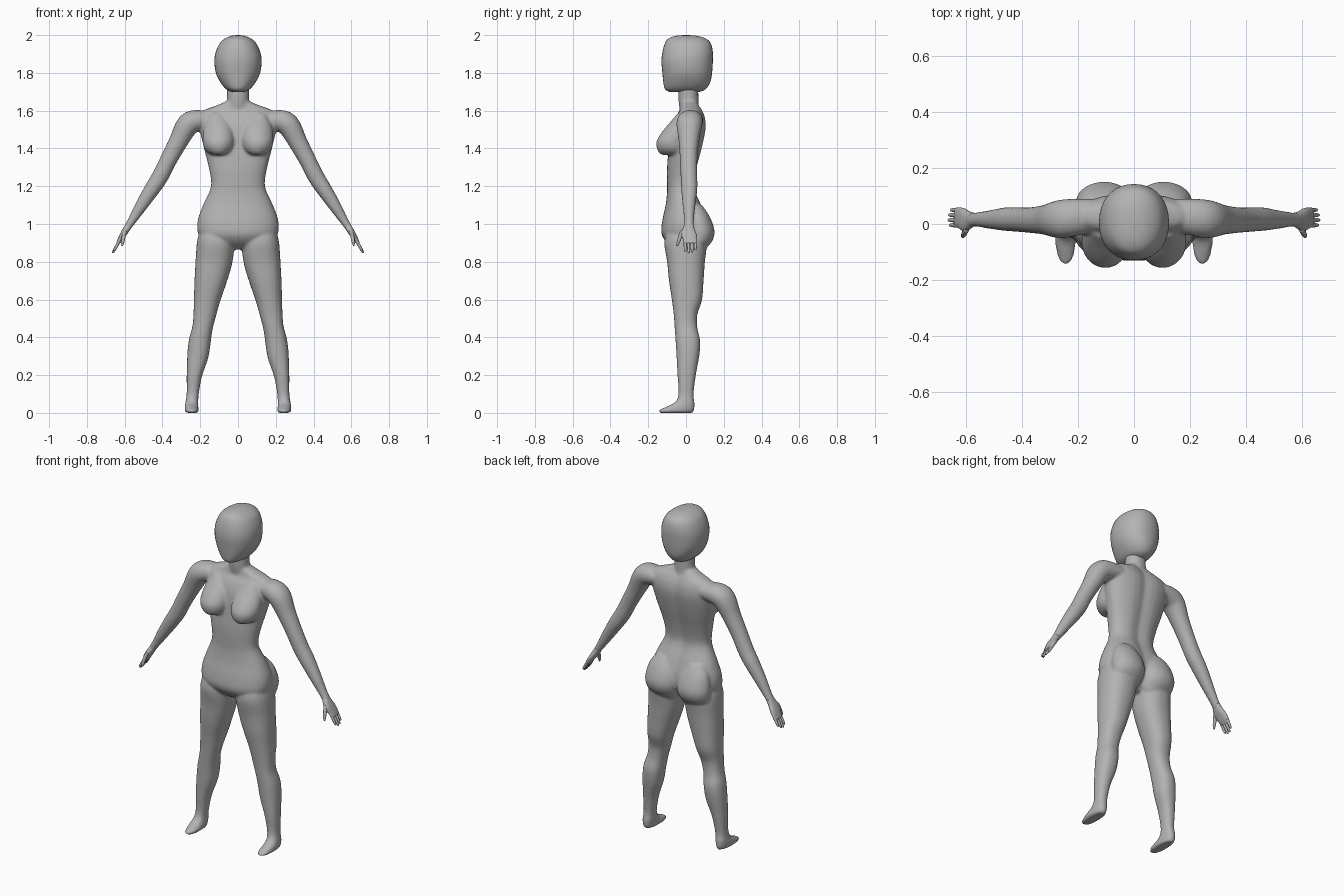
import bpy, bmesh, math
from mathutils import Vector

grey = bpy.data.materials.new("plain grey")
grey.diffuse_color = (0.45, 0.45, 0.45, 1)


def spline(a, b, c, d, t):
    """Catmull-Rom value between b and c."""
    return 0.5 * (2*b + (c-a)*t + (2*a-5*b+4*c-d)*t*t + (3*b-a-3*c+d)*t**3)


def loft(bm, rows, side=1, power=2.3, groove=0.0, sides=36, steps=5):
    """Skin rounded rings; each row is (x, z, half width, y front, y back)."""
    n = len(rows)
    fine = []
    for i in range(n - 1):
        q = [rows[max(0, min(n-1, i+k))] for k in (-1, 0, 1, 2)]
        fine += [[spline(*v, j/steps) for v in zip(*q)] for j in range(steps)]
    fine.append(list(rows[-1]))
    rings = []
    for i, (x, z, r, y0, y1) in enumerate(fine):
        a, b = fine[max(0, i-1)], fine[min(len(fine)-1, i+1)]
        t = Vector((b[0]-a[0], b[1]-a[1])).normalized()
        ring = []
        for k in range(sides):
            an = 2*math.pi*k/sides
            c, s = math.cos(an), math.sin(an)
            u = math.copysign(abs(c)**(2/power), c) * r
            v = math.copysign(abs(s)**(2/power), s) * (y1-y0)/2
            if v > 0:
                v -= groove * math.exp(-(u/0.04)**2)
            ring.append(bm.verts.new((side*(x + t.y*u), (y0+y1)/2 + v, z - t.x*u)))
        rings.append(ring)
    faces = [bm.faces.new(rings[0]), bm.faces.new(rings[-1])]
    for p, q in zip(rings, rings[1:]):
        for k in range(sides):
            m = (k+1) % sides
            faces.append(bm.faces.new((p[k], p[m], q[m], q[k])))
    bmesh.ops.recalc_face_normals(bm, faces=faces)


def finish(name, bm):
    me = bpy.data.meshes.new(name)
    bm.to_mesh(me)
    bm.free()
    me.materials.append(grey)
    me.polygons.foreach_set("use_smooth", [True]*len(me.polygons))
    ob = bpy.data.objects.new(name, me)
    bpy.context.collection.objects.link(ob)
    return ob


# torso with a spine groove
body = bmesh.new()
loft(body, [(0, .865, .05, -.05, .05), (0, .90, .165, -.10, .08), (0, .95, .211, -.13, .11),
            (0, 1.02, .213, -.125, .11), (0, 1.10, .185, -.108, .085), (0, 1.17, .152, -.10, .055),
            (0, 1.22, .142, -.10, .048), (0, 1.30, .155, -.10, .062), (0, 1.40, .18, -.092, .088),
            (0, 1.50, .203, -.08, .108), (0, 1.56, .21, -.06, .105), (0, 1.60, .185, -.035, .09),
            (0, 1.625, .12, -.03, .075), (0, 1.65, .06, -.03, .065)], groove=.014)
# neck
loft(body, [(0, 1.58, .062, -.03, .07), (0, 1.66, .058, -.04, .066), (0, 1.74, .058, -.04, .065)], power=2.1)

for s in (1, -1):
    # leg and foot
    loft(body, [(.245, 0, .032, -.135, .035), (.245, .012, .036, -.146, .042),
                (.246, .03, .036, -.11, .045), (.244, .055, .034, -.06, .045),
                (.240, .10, .032, -.04, .04), (.231, .20, .041, -.045, .052),
                (.213, .30, .056, -.05, .07), (.202, .38, .058, -.055, .075),
                (.188, .45, .054, -.06, .06), (.176, .52, .06, -.065, .06),
                (.164, .60, .07, -.075, .085), (.146, .70, .085, -.09, .093),
                (.128, .80, .097, -.10, .10), (.118, .90, .099, -.115, .11),
                (.115, .97, .085, -.10, .09)], s, 2.3)
    # arm
    loft(body, [(.15, 1.55, .045, -.03, .09), (.22, 1.546, .058, -.045, .09),
                (.268, 1.522, .06, -.05, .085), (.318, 1.432, .05, -.038, .068),
                (.37, 1.335, .045, -.032, .06), (.413, 1.25, .044, -.028, .06),
                (.455, 1.185, .041, -.025, .06), (.51, 1.10, .033, -.018, .05),
                (.56, 1.02, .023, -.01, .042), (.59, .975, .018, -.012, .042)], s, 2.1)
    # breast
    loft(body, [(.125, 1.585, .03, -.045, .02), (.115, 1.54, .062, -.082, .02),
                (.107, 1.49, .079, -.125, .02), (.103, 1.44, .084, -.155, .02),
                (.102, 1.40, .076, -.154, .02), (.102, 1.375, .055, -.14, .02),
                (.102, 1.365, .025, -.12, .0)], s, 2.0)
    # buttock
    loft(body, [(.10, 1.10, .05, 0, .085), (.105, 1.04, .088, 0, .125),
                (.106, .97, .102, 0, .15), (.108, .92, .098, 0, .144),
                (.11, .88, .085, 0, .115), (.115, .86, .05, .02, .085)], s, 2.0)
ob = finish("body", body)
m = ob.modifiers.new("merge", 'REMESH')
m.mode, m.voxel_size, m.use_smooth_shade = 'VOXEL', 0.007, True
m = ob.modifiers.new("soften", 'SMOOTH')
m.factor, m.iterations = 0.5, 8

# faceless head
head = bmesh.new()
loft(head, [(0, 1.70, .035, -.09, .075), (0, 1.715, .064, -.112, .105), (0, 1.75, .093, -.12, .128),
            (0, 1.80, .117, -.125, .138), (0, 1.86, .125, -.13, .142), (0, 1.91, .118, -.125, .142),
            (0, 1.955, .098, -.112, .132), (0, 1.98, .072, -.095, .108),
            (0, 1.995, .04, -.06, .065), (0, 2.0, .008, -.01, .012)], power=2.2)
finish("head", head)

# hands: palm, four fingers and a thumb
for s, label in ((1, "left"), (-1, "right")):
    hand = bmesh.new()
    loft(hand, [(.575, .998, .018, -.006, .04), (.592, .97, .018, -.02, .046),
                (.608, .945, .016, -.026, .056), (.624, .918, .013, -.016, .059),
                (.637, .897, .009, -.012, .058)], s, 2.4, sides=24)
    for y, length in ((-.004, .86), (.014, 1), (.032, .95), (.05, .75)):
        rows = [(.628 + .036*length*f, .91 - .064*length*f, r, y - r, y + r)
                for f, r in ((0, .008), (.5, .008), (.9, .006), (1, .002))]
        loft(hand, rows, s, 2, sides=12, steps=3)
    loft(hand, [(.598, .965, .010, -.03, .0), (.606, .93, .010, -.042, -.02),
                (.611, .90, .008, -.05, -.034), (.613, .884, .003, -.049, -.043)], s, 2, sides=12, steps=3)
    finish(label + "_hand", hand)
